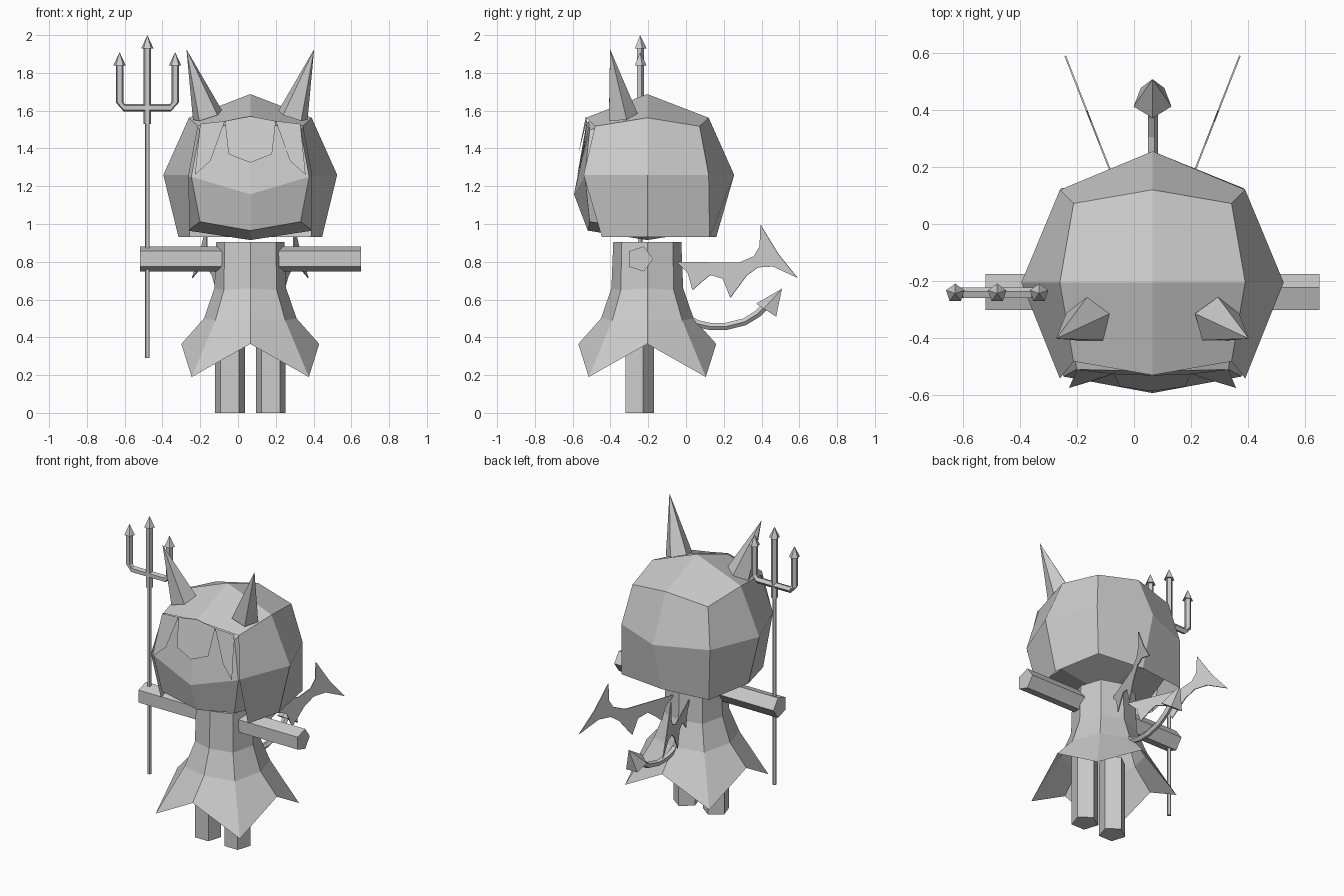
import bpy, bmesh, math
from mathutils import Vector

if "Cube" in bpy.data.objects:
    bpy.data.objects.remove(bpy.data.objects["Cube"])

CX, CY = 0.065, -0.205  # axis of the body

grey = bpy.data.materials.new("plain_grey")
grey.use_nodes = True
grey.diffuse_color = (0.6, 0.6, 0.6, 1)
grey.node_tree.nodes["Principled BSDF"].inputs["Base Color"].default_value = (0.6, 0.6, 0.6, 1)


def make(name, bm, recalc=True):
    if recalc:
        bmesh.ops.recalc_face_normals(bm, faces=bm.faces)
    mesh = bpy.data.meshes.new(name)
    bm.to_mesh(mesh)
    bm.free()
    mesh.materials.append(grey)
    ob = bpy.data.objects.new(name, mesh)
    bpy.context.collection.objects.link(ob)
    return ob


def sweep(name, path, radii, up, sides=5):
    """Tube along a path; the first corner points towards up. Radius 0 makes a tip."""
    path = [Vector(p) for p in path]
    bm = bmesh.new()
    rings = []
    for i, p in enumerate(path):
        a, b = path[max(i - 1, 0)], path[min(i + 1, len(path) - 1)]
        t = (b - a).normalized()
        u = Vector(up)
        u = (u - t * u.dot(t)).normalized()
        v = t.cross(u)
        ring = []
        for s in range(sides):
            ang = math.tau * s / sides
            ring.append(bm.verts.new(p + (u * math.cos(ang) + v * math.sin(ang)) * max(radii[i], 1e-5)))
        rings.append(ring)
    for lo, hi in zip(rings, rings[1:]):
        for s in range(sides):
            n = (s + 1) % sides
            bm.faces.new((lo[s], lo[n], hi[n], hi[s]))
    bm.faces.new(rings[0][::-1])
    bm.faces.new(rings[-1])
    bmesh.ops.remove_doubles(bm, verts=bm.verts, dist=1e-4)
    return make(name, bm)


def ball(name, place, open_sides=()):
    """Rounded cube with two by two faces a side; place() maps lattice steps to a point."""
    bm = bmesh.new()
    steps = (-1, 0, 1)
    v = {(i, j, k): bm.verts.new(place(i, j, k))
         for i in steps for j in steps for k in steps if (i, j, k) != (0, 0, 0)}
    for axis in range(3):
        for sign in (-1, 1):
            if (axis, sign) in open_sides:
                continue
            for a in (-1, 0):
                for b in (-1, 0):
                    quad = []
                    for da, db in ((0, 0), (1, 0), (1, 1), (0, 1)):
                        key = [a + da, b + db]
                        key.insert(axis, sign)
                        quad.append(v[tuple(key)])
                    # the middle axis inserts in reversed order
                    if (sign < 0) != (axis == 1):
                        quad.reverse()
                    bm.faces.new(quad)
    bmesh.ops.delete(bm, geom=[w for w in bm.verts if not w.link_faces], context='VERTS')
    return make(name, bm, recalc=False)


REACH = {1: 0.46, 2: 0.325, 3: 0.277}


def hair_point(i, j, k):
    r = REACH[abs(i) + abs(j) + abs(k)]
    x, y, z = i * r, j * r, 1.26 + k * r * 0.93
    if k < 0:  # straight lower rim
        z = 0.93
        x = i * (0.32 if j else 0.38)
        y = j * (0.33 if i else 0.365)
        if j < 0:
            y = -0.24
    elif j < 0 and k == 0:
        y = -0.337
    return CX + x, CY + y, z


def head_point(i, j, k):
    r = REACH[abs(i) + abs(j) + abs(k)] * 0.96
    x, y, z = i * r, j * r, 1.25 + k * r * 0.94
    if j < 0 and i == 0:  # full cheeks and low nose point
        y = {-1: -0.315, 0: -0.388, 1: -0.312}[k]
        if k == 0:
            z = 1.157
    if j < 0 and i:
        y = -0.33 if k == 0 else -0.305
    if k < 0:
        z = {1: 0.915, 2: 0.965, 3: 1.012}[1 + abs(i) + abs(j)]
        if i and not j:
            x = i * 0.33
    return CX + x, CY + y, z


ball("head", head_point)
ball("hair", hair_point, open_sides=((1, -1), (2, -1)))


# fringe: a middle tuft and one on each side
def plate(name, pts):
    bm = bmesh.new()
    bm.faces.new([bm.verts.new(p) for p in pts])
    return make(name, bm, recalc=False)


plate("fringe_middle", [(CX - 0.135, -0.525, 1.545), (CX - 0.115, -0.57, 1.37), (CX, -0.587, 1.325),
                        (CX + 0.115, -0.57, 1.37), (CX + 0.135, -0.525, 1.545), (CX, -0.53, 1.57)])
for side, s in (("left", 1), ("right", -1)):
    tuft = [(CX + s * 0.135, -0.525, 1.545), (CX + s * 0.21, -0.55, 1.335),
            (CX + s * 0.293, -0.575, 1.26), (CX + s * 0.265, -0.51, 1.53)]
    plate("fringe_" + side, tuft[::-s])

# dress: eight-sided, hem dropping to four points
bm = bmesh.new()
rings = []
# height and reach of the sides, then of the corners
for zm, rm, zc, rc in ((0.905, 0.18, 0.905, 0.135), (0.66, 0.19, 0.65, 0.14),
                       (0.50, 0.245, 0.49, 0.185), (0.365, 0.365, 0.19, 0.31)):
    ring = []
    for j in range(8):
        ang = math.tau * j / 8
        dx, dy = round(math.cos(ang)), round(math.sin(ang))
        r, z = (rc, zc) if j % 2 else (rm, zm)
        ring.append(bm.verts.new((CX + dx * r, CY + dy * r, z)))
    rings.append(ring)
for hi, lo in zip(rings, rings[1:]):
    for j in range(8):
        n = (j + 1) % 8
        bm.faces.new((hi[j], lo[j], lo[n], hi[n]))
bm.faces.new(rings[0])
make("dress", bm, recalc=False)

# wing outline in side view
WING = [(-0.05, 0.80), (0.28, 0.795), (0.36, 0.83), (0.39, 0.88), (0.395, 0.995), (0.49, 0.84),
        (0.59, 0.715), (0.46, 0.775), (0.38, 0.77), (0.32, 0.725), (0.235, 0.61), (0.195, 0.71),
        (0.13, 0.73), (0.085, 0.695), (0.035, 0.65), (0.01, 0.74)]

for side, s in (("left", 1), ("right", -1)):
    sweep("leg_" + side, [(CX + s * 0.108, -0.253, 0), (CX + s * 0.108, -0.253, 0.5)],
          [0.083, 0.083], (0, 1, 0))
    sweep("arm_" + side, [(CX + s * 0.1, -0.245, 0.815), (CX + s * 0.585, -0.245, 0.815)],
          [0.07, 0.07], (0, 1, 0))
    sweep("horn_" + side, [(CX + s * 0.225, -0.34, 1.572), (CX + s * 0.338, -0.402, 1.925)],
          [0.085, 0], (0, 1, 0))
    # bat wings splay outwards to the back
    bm = bmesh.new()
    bm.faces.new([bm.verts.new((CX + s * (0.075 + 0.392 * y), y, z)) for y, z in WING])
    wing = make("wing_" + side, bm)
    thick = wing.modifiers.new("thickness", 'SOLIDIFY')
    thick.thickness = 0.006
    thick.offset = 0

# tail with arrow tip
tail = [(-0.04, 0.53), (0.06, 0.472), (0.13, 0.457), (0.21, 0.457), (0.31, 0.482), (0.38, 0.525), (0.43, 0.575)]
sweep("tail", [(CX, y, z) for y, z in tail], [0.02] * len(tail), (1, 0, 0))
sweep("tail_tip", [(CX, 0.43, 0.54), (CX, 0.508, 0.658)], [0.07, 0], (0, -1, 1))

# trident
TX, TY = -0.48, -0.243
sweep("trident_pole", [(TX, TY, 0.29), (TX, TY, 1.55)], [0.013] * 2, (0, 1, 0))
sweep("trident_shaft", [(TX, TY, 1.53), (TX, TY, 1.945)], [0.021] * 2, (0, 1, 0))
prongs = [(-0.147, 1.845), (-0.147, 1.645), (-0.122, 1.615), (0.122, 1.615), (0.147, 1.645), (0.147, 1.845)]
sweep("trident_prongs", [(TX + x, TY, z) for x, z in prongs], [0.021] * 6, (0, 1, 0))
for name, dx, top in (("middle", 0, 2.0), ("left", 0.147, 1.91), ("right", -0.147, 1.91)):
    sweep("trident_point_" + name, [(TX + dx, TY, top - 0.07), (TX + dx, TY, top)],
          [0.034, 0], (0, 1, 0))
